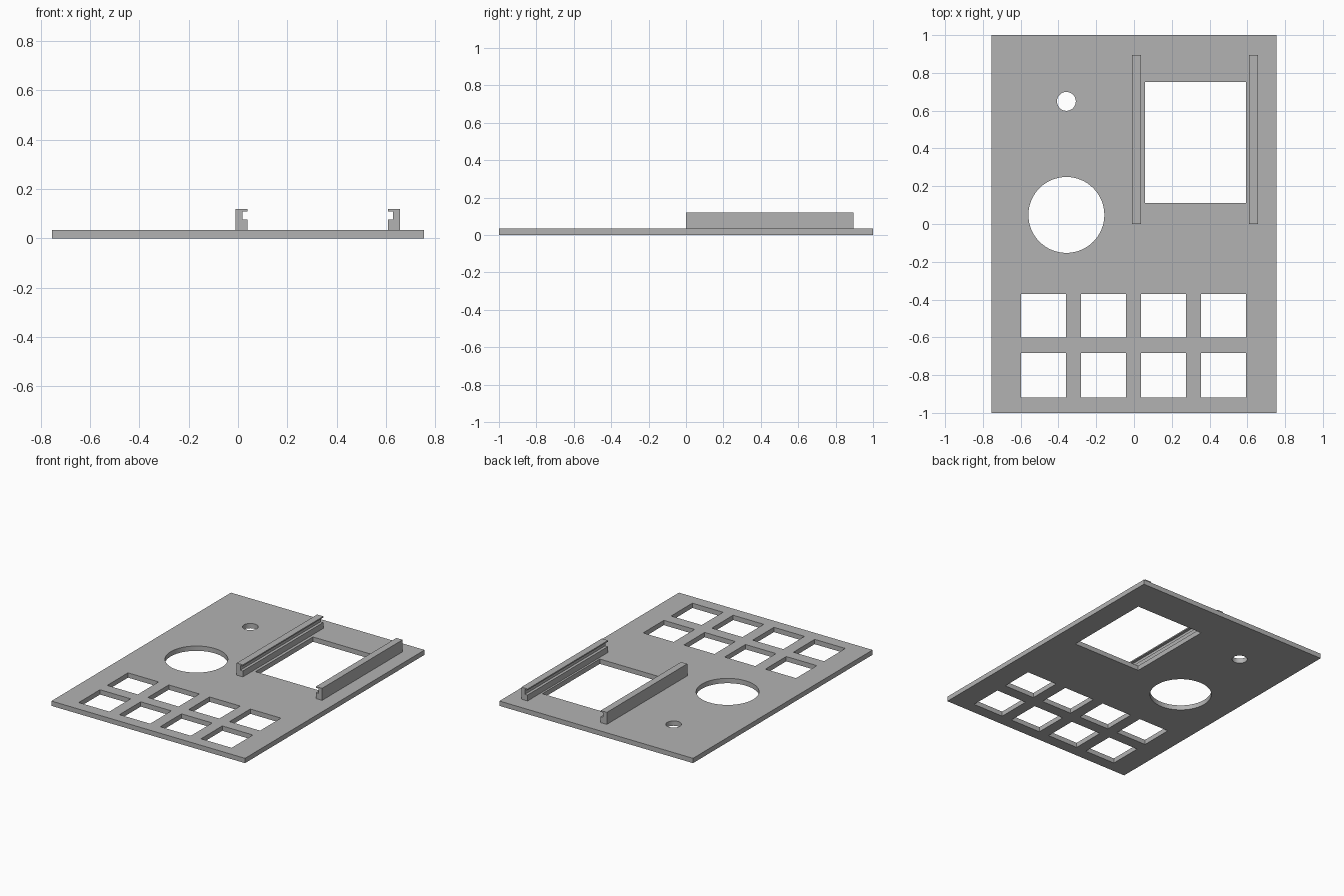
import bpy, bmesh
from math import cos, sin, pi, radians

cube = bpy.data.objects.get("Cube")
if cube:
    bpy.data.objects.remove(cube, do_unlink=True)

grey = bpy.data.materials.new("plain grey")
grey.use_nodes = True
colour = (0.45, 0.45, 0.45, 1)
grey.diffuse_color = colour
grey.node_tree.nodes["Principled BSDF"].inputs["Base Color"].default_value = colour

THICK = 0.034


def rect(x0, x1, y0, y1):
    return [(x0, y0), (x1, y0), (x1, y1), (x0, y1)]


def circle(cx, cy, r, n=64):
    return [(cx + r * cos(2 * pi * i / n), cy + r * sin(2 * pi * i / n)) for i in range(n)]


# Flat panel: an outline with holes, filled and extruded
def panel(name, outlines, height):
    curve = bpy.data.curves.new(name, 'CURVE')
    curve.dimensions = '2D'
    curve.fill_mode = 'BOTH'
    curve.extrude = height / 2
    for points in outlines:
        spline = curve.splines.new('POLY')
        spline.points.add(len(points) - 1)
        for p, (x, y) in zip(spline.points, points):
            p.co = (x, y, 0, 1)
        spline.use_cyclic_u = True
    curve.materials.append(grey)
    obj = bpy.data.objects.new(name, curve)
    bpy.context.collection.objects.link(obj)
    bpy.ops.object.select_all(action='DESELECT')
    obj.select_set(True)
    bpy.context.view_layer.objects.active = obj
    bpy.ops.object.convert(target='MESH')
    obj = bpy.context.object
    bm = bmesh.new()
    bm.from_mesh(obj.data)
    bmesh.ops.remove_doubles(bm, verts=bm.verts, dist=1e-5)
    bmesh.ops.translate(bm, verts=bm.verts, vec=(0, 0, height / 2))
    bmesh.ops.recalc_face_normals(bm, faces=bm.faces)
    bm.to_mesh(obj.data)
    bm.free()
    bpy.ops.object.shade_smooth_by_angle(angle=radians(30))


# Screen window, dial hole, small hole, two rows of key holes
outlines = [rect(-0.755, 0.755, -1, 1),
            rect(0.058, 0.594, 0.112, 0.752),
            circle(-0.358, 0.048, 0.201),
            circle(-0.358, 0.649, 0.05, 32)]
for y0, y1 in ((-0.919, -0.682), (-0.602, -0.37)):
    for col in range(4):
        x = -0.599 + 0.318 * col
        outlines.append(rect(x, x + 0.239, y0, y1))
panel("faceplate", outlines, THICK)


# Grooved rails: a C-shaped section swept along y, mirrored for the other side
SECTION = [(0, THICK), (0.048, THICK), (0.048, 0.076), (0.028, 0.076),
           (0.028, 0.11), (0.048, 0.11), (0.048, 0.119), (0, 0.119)]


def rail(name, x, side):
    bm = bmesh.new()
    face = bm.faces.new([bm.verts.new((x + side * u, 0, z)) for u, z in SECTION])
    end = bmesh.ops.extrude_face_region(bm, geom=[face])["geom"]
    bmesh.ops.translate(bm, vec=(0, 0.896, 0),
                        verts=[v for v in end if isinstance(v, bmesh.types.BMVert)])
    bmesh.ops.recalc_face_normals(bm, faces=bm.faces)
    mesh = bpy.data.meshes.new(name)
    bm.to_mesh(mesh)
    bm.free()
    mesh.materials.append(grey)
    bpy.context.collection.objects.link(bpy.data.objects.new(name, mesh))


rail("right_rail", -0.01, 1)
rail("left_rail", 0.656, -1)
